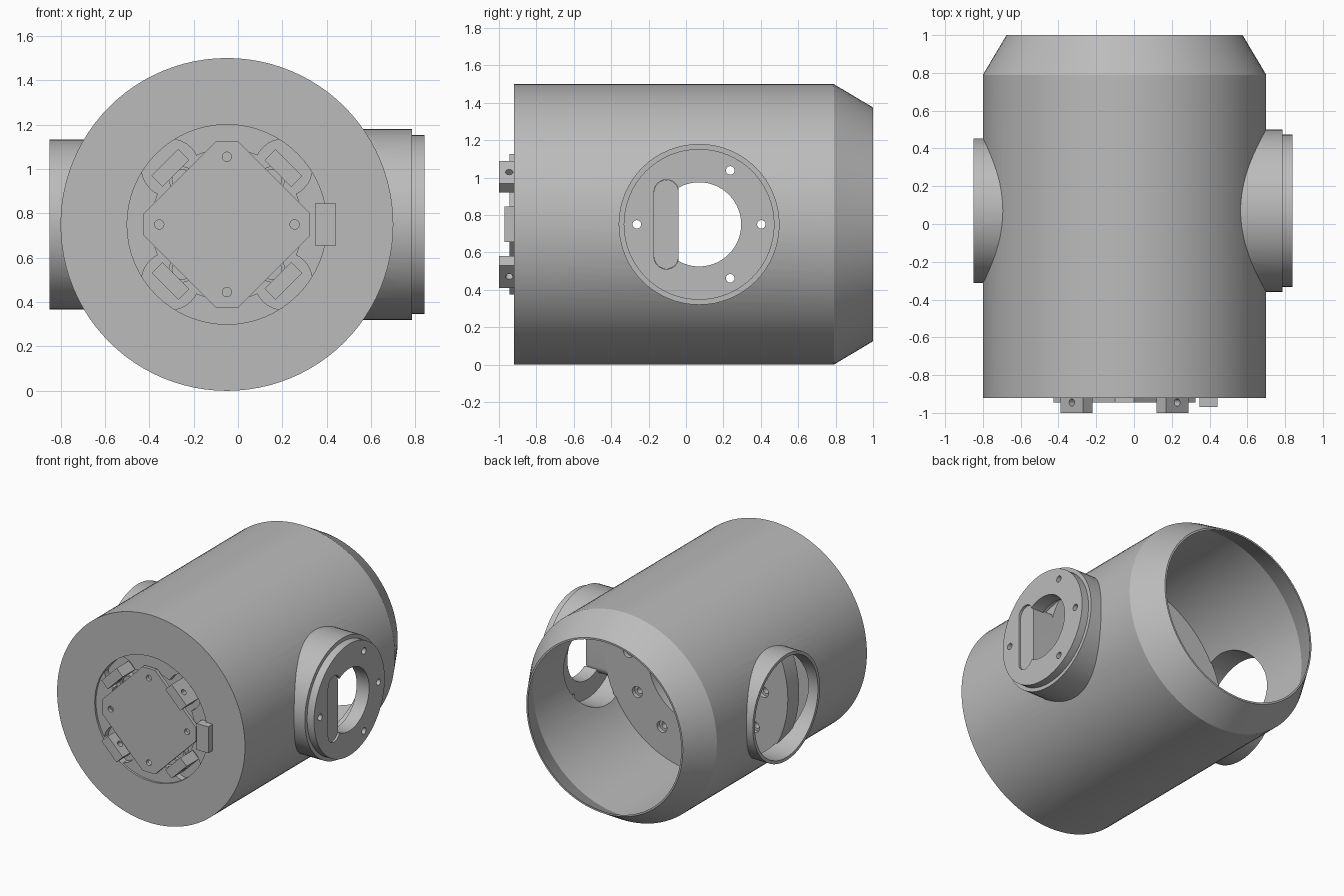
import bpy
import bmesh
import math
from mathutils import Matrix, Vector

cube = bpy.data.objects.get("Cube")
if cube:
    bpy.data.objects.remove(cube)

grey = bpy.data.materials.new("plain_grey")
grey.use_nodes = True
colour = (0.5, 0.5, 0.5, 1)
grey.diffuse_color = colour
grey.node_tree.nodes["Principled BSDF"].inputs["Base Color"].default_value = colour

CX, CZ = -0.05, 0.75      # main axis, running along y
PY = 0.07                 # side ports, running along x
DIAGONALS = [math.radians(45 + 90 * i) for i in range(4)]


def finish(name, bm):
    bmesh.ops.recalc_face_normals(bm, faces=bm.faces)
    mesh = bpy.data.meshes.new(name)
    bm.to_mesh(mesh)
    bm.free()
    mesh.materials.append(grey)
    obj = bpy.data.objects.new(name, mesh)
    bpy.context.collection.objects.link(obj)
    return obj


def loft(name, rings):
    """Closed solid through a list of point rings."""
    bm = bmesh.new()
    loops = [[bm.verts.new(p) for p in ring] for ring in rings]
    n = len(loops[0])
    for a, b in zip(loops, loops[1:]):
        for i in range(n):
            j = (i + 1) % n
            bm.faces.new((a[i], a[j], b[j], b[i]))
    bm.faces.new(loops[0])
    bm.faces.new(loops[-1])
    return finish(name, bm)


def turned_y(name, profile, x=CX, z=CZ, n=64):
    """Solid turned round the y direction from (y, radius) pairs."""
    angles = [2 * math.pi * i / n for i in range(n)]
    return loft(name, [[(x + r * math.cos(a), y, z + r * math.sin(a))
                        for a in angles] for y, r in profile])


def turned_x(name, profile, y=PY, z=CZ, n=64):
    """Solid turned round the x direction from (x, radius) pairs."""
    angles = [2 * math.pi * i / n for i in range(n)]
    return loft(name, [[(x, y + r * math.cos(a), z + r * math.sin(a))
                        for a in angles] for x, r in profile])


def box(name, centre, size, turn=0):
    bm = bmesh.new()
    bmesh.ops.create_cube(bm, size=1)
    m = (Matrix.Translation(centre) @ Matrix.Rotation(turn, 4, "Y")
         @ Matrix.Diagonal((*size, 1)))
    bmesh.ops.transform(bm, matrix=m, verts=bm.verts)
    return finish(name, bm)


def boolean(obj, others, operation="DIFFERENCE"):
    bpy.context.view_layer.objects.active = obj
    for other in others:
        mod = obj.modifiers.new("cut", "BOOLEAN")
        mod.operation = operation
        mod.solver = "EXACT"
        mod.object = other
        bpy.ops.object.modifier_apply(modifier=mod.name)
        bpy.data.objects.remove(other)
    return obj


def around(radius, angle):
    return CX + radius * math.cos(angle), CZ + radius * math.sin(angle)


def obround(name, x0, x1, radius, half):
    """Upright rounded bar pointing along x."""
    y = -0.105
    pts = []
    for i in range(25):
        a = math.pi * i / 24
        pts.append((y + radius * math.cos(a), CZ + half - radius + radius * math.sin(a)))
    pts += [(2 * y - p, 2 * CZ - q) for p, q in pts]
    return loft(name, [[(x, p, q) for p, q in pts] for x in (x0, x1)])


# Hollow housing with a tapered open back and two side ports
housing = turned_y("housing", [(-0.92, 0.75), (0.79, 0.75), (1.0, 0.625)], n=96)
right_boss = turned_x("right_boss", [(0.2, 0.43), (0.785, 0.43), (0.785, 0.403), (0.84, 0.403)])
left_boss = turned_x("left_boss", [(-0.85, 0.383), (-0.2, 0.383)])
boolean(housing, [right_boss, left_boss], "UNION")
cavity = turned_y("cavity", [(-0.8, 0.725), (0.78, 0.725), (1.02, 0.602)], n=96)
bore = turned_x("bore", [(-0.9, 0.36), (0.74, 0.36)])
boolean(cavity, [bore], "UNION")
front_recess = turned_y("front_recess", [(-0.95, 0.45), (-0.86, 0.45)])
boolean(housing, [cavity, front_recess])

# Openings in the side flange
cutters = [turned_x("hole", [(0.6, 0.225), (0.9, 0.225)]),
           obround("slot", 0.6, 0.9, 0.066, 0.239)]
for degrees in (0, 60, 180, 300):
    a = math.radians(degrees)
    cutters.append(turned_x("hole", [(0.6, 0.023), (0.9, 0.023)],
                            PY + 0.333 * math.cos(a), CZ + 0.333 * math.sin(a), 16))
boolean(housing, cutters)

# Inner bulkhead with a stepped opening, countersunk holes and a tab
bulkhead = turned_y("bulkhead", [(-0.17, 0.735), (-0.04, 0.735)])
cutters = [turned_y("step", [(-0.2, 0.28), (-0.1, 0.28), (-0.1, 0.38), (0, 0.38)])]
for i in range(12):
    x, z = around(0.54, math.radians(30 * i))
    cutters.append(turned_y("hole", [(-0.2, 0.022), (-0.07, 0.022), (-0.07, 0.04), (0, 0.04)],
                            x, z, 16))
boolean(bulkhead, cutters)
obround("bulkhead_tab", 0.55, 0.825, 0.065, 0.238)

# Scalloped ring in the front recess
ring = turned_y("scalloped_ring", [(-0.905, 0.452), (-0.855, 0.452)])
cutters = [turned_y("ring_bore", [(-0.95, 0.34), (-0.8, 0.34)])]
for a in DIAGONALS:
    x, z = around(0.36, a)
    cutters.append(turned_y("scallop", [(-0.95, 0.13), (-0.8, 0.13)], x, z, 32))
boolean(ring, cutters)

# Diamond mounting plate with clipped corners and four holes
corners = []
for i in range(4):
    a = math.pi / 2 * i
    out = Vector((math.cos(a), math.sin(a)))
    side = Vector((-out.y, out.x))
    corners += [out * 0.375 - side * 0.05, out * 0.375 + side * 0.05]
plate = loft("mounting_plate", [[(CX + c.x, y, CZ + c.y) for c in corners]
                                for y in (-0.945, -0.92)])
cutters = []
for i in range(4):
    x, z = around(0.305, math.pi / 2 * i)
    cutters.append(turned_y("hole", [(-1, 0.021), (-0.9, 0.021)], x, z, 16))
boolean(plate, cutters)
turned_y("plate_hub", [(-0.925, 0.24), (-0.855, 0.24)])

# Drilled lugs and screw bosses on the diagonals
for a in DIAGONALS:
    x, z = around(0.36, a)
    lug = box("lug", (x, -0.93, z), (0.07, 0.14, 0.17), -a)
    d = Vector((math.cos(a), 0, math.sin(a)))
    centre = Vector((x, -0.945, z))
    bm = bmesh.new()
    bmesh.ops.create_cone(bm, cap_ends=True, segments=16, radius1=0.02, radius2=0.02, depth=0.3)
    m = Matrix.Translation(centre) @ d.to_track_quat("Z", "Y").to_matrix().to_4x4()
    bmesh.ops.transform(bm, matrix=m, verts=bm.verts)
    boolean(lug, [finish("drill", bm)])
    x, z = around(0.285, a)
    boss = turned_y("screw_boss", [(-0.9, 0.06), (-0.855, 0.06)], x, z, 24)
    boolean(boss, [turned_y("hole", [(-0.95, 0.045), (-0.88, 0.045)], x, z, 24)])

# Small stop block beside the plate
box("stop_block", (0.395, -0.935, 0.75), (0.095, 0.07, 0.19))

# Smooth round surfaces, keep edges sharp
bpy.ops.object.select_all(action="DESELECT")
for obj in bpy.context.collection.objects:
    if obj.type == "MESH" and grey.name in obj.data.materials:
        obj.select_set(True)
        bpy.context.view_layer.objects.active = obj
bpy.ops.object.shade_smooth_by_angle(angle=math.radians(25))
